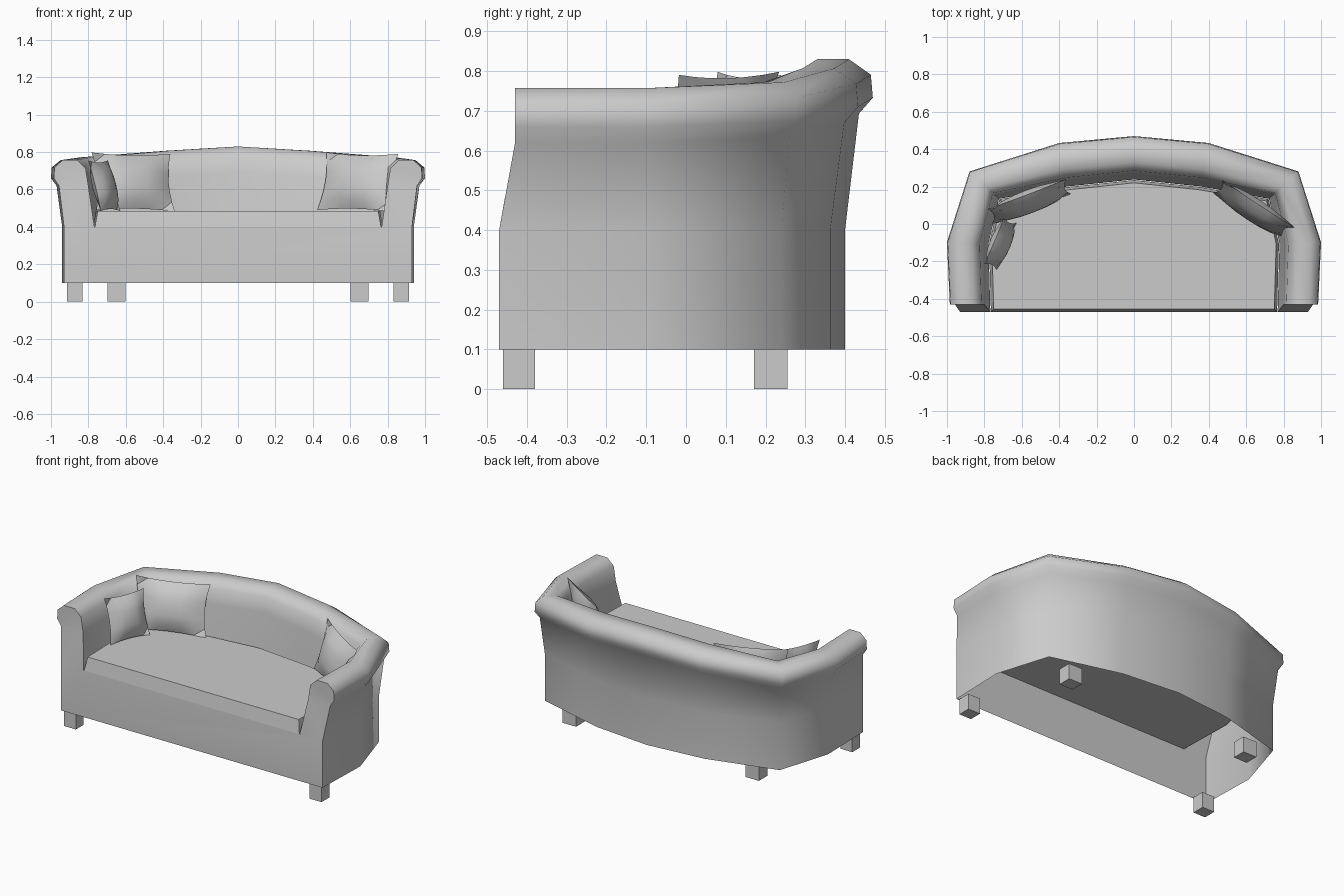
import bpy, bmesh, math
from mathutils import Vector, Matrix

cube = bpy.data.objects.get("Cube")
if cube:
    bpy.data.objects.remove(cube, do_unlink=True)

fabric = bpy.data.materials.new("grey_fabric")
fabric.use_nodes = True
GREY = (0.6, 0.6, 0.6, 1)
fabric.diffuse_color = GREY
fabric.node_tree.nodes["Principled BSDF"].inputs["Base Color"].default_value = GREY


def finish(bm, name, angle=60):
    """Turn a bmesh into a shaded object."""
    bmesh.ops.recalc_face_normals(bm, faces=bm.faces)
    mesh = bpy.data.meshes.new(name)
    bm.to_mesh(mesh)
    bm.free()
    mesh.materials.append(fabric)
    obj = bpy.data.objects.new(name, mesh)
    bpy.context.collection.objects.link(obj)
    bpy.ops.object.select_all(action='DESELECT')
    obj.select_set(True)
    bpy.context.view_layer.objects.active = obj
    bpy.ops.object.shade_smooth_by_angle(angle=math.radians(angle))
    return obj


# Wall section: (outward offset, height), from outer foot over the roll to the seat
SECTION = [(0, .1), (0, .4), (.035, .62), (.07, .66), (.065, .718), (.01, .757),
           (-.07, .757), (-.115, .715), (-.13, .62), (-.162, .4)]
ROLL = range(2, 9)

# Half plan: foot x, foot y, outward direction x, y, flare, lift of the roll
HALF = [(.93, -.47, 1, 0, .78, 0), (.94, -.1, 1, .03, .86, 0),
        (.835, .24, .7, .65, .9, .015), (.385, .363, .2, 1, 1, .05)]
BACK = (0, .4, 0, 1, 1, .073)
PLAN = HALF + [BACK] + [(-x, y, -dx, dy, f, l) for x, y, dx, dy, f, l in reversed(HALF)]


def wall_point(station, offset, z, lifted):
    x, y, dx, dy, flare, lift = station
    if offset > 0:
        offset *= flare
    return Vector((x + dx * offset, y + dy * offset, z + (lift if lifted else 0)))


# Curved back and arms, with the front panel between the arm ends
bm = bmesh.new()
rings = []
for s, station in enumerate(PLAN):
    ring = []
    for i, (offset, z) in enumerate(SECTION):
        p = wall_point(station, offset, z, i in ROLL)
        if s in (0, len(PLAN) - 1) and i in ROLL:
            p.y = -.43
        ring.append(bm.verts.new(p))
    rings.append(ring)
for a, b in zip(rings, rings[1:]):
    for i in range(len(SECTION) - 1):
        bm.faces.new((a[i], a[i + 1], b[i + 1], b[i]))
for end in (rings[0], rings[-1]):
    bm.faces.new((end[1], end[2], end[8], end[9]))
    bm.faces.new(end[2:9])
r, l = rings[0], rings[-1]
bm.faces.new((r[0], r[1], r[9], l[9], l[1], l[0]))
finish(bm, "back_and_arms")

# Seat cushion, following the inside of the walls
bm = bmesh.new()
low, high = [], []
for station in PLAN:
    low.append(bm.verts.new(wall_point(station, -.165, .4, False)))
    p = wall_point(station, -.18, .485, False)
    p.y = max(p.y, -.455)
    high.append(bm.verts.new(p))
bm.faces.new(low)
bm.faces.new(high)
for i in range(len(low)):
    j = (i + 1) % len(low)
    bm.faces.new((low[i], low[j], high[j], high[i]))
finish(bm, "seat_cushion", 30)


# Legs
def leg(name, x, y, w, d):
    bm = bmesh.new()
    bmesh.ops.create_cube(bm, size=1, matrix=Matrix.Translation((x, y, .05))
                          @ Matrix.Diagonal((w, d, .1, 1)))
    finish(bm, name, 30)


for side, sx in (("left", 1), ("right", -1)):
    leg("front_leg_" + side, sx * .873, -.42, .085, .08)
    leg("back_leg_" + side, sx * .65, .213, .095, .085)


# Throw pillows: pinched squares with two bulging sides
def pillow(name, centre, width, height, thick, yaw, lean, roll=0, n=6):
    bm = bmesh.new()
    for side in (1, -1):
        grid = []
        for j in range(n + 1):
            v = 2 * j / n - 1
            row = []
            for i in range(n + 1):
                u = 2 * i / n - 1
                bulge = ((1 - u * u) * (1 - v * v)) ** .6
                row.append(bm.verts.new((u * (1 - .1 * (1 - v * v)) * width / 2,
                                         side * bulge * thick / 2,
                                         v * (1 - .08 * (1 - u * u)) * height / 2)))
            grid.append(row)
        for a, b in zip(grid, grid[1:]):
            for i in range(n):
                bm.faces.new((a[i], a[i + 1], b[i + 1], b[i]))
    bmesh.ops.remove_doubles(bm, verts=bm.verts, dist=.0005)
    turn = (Matrix.Rotation(math.radians(yaw), 4, 'Z')
            @ Matrix.Rotation(math.radians(-lean), 4, 'X')
            @ Matrix.Rotation(math.radians(roll), 4, 'Y'))
    bmesh.ops.transform(bm, matrix=Matrix.Translation(centre) @ turn, verts=bm.verts)
    finish(bm, name, 50)


pillow("large_pillow_right", (-.56, .12, .64), .45, .32, .11, 21, 15, 1)
pillow("small_pillow_right", (-.715, -.105, .62), .27, .28, .1, 67, 15)
pillow("large_pillow_left", (.64, .075, .64), .46, .32, .11, -33, 15, 1)
